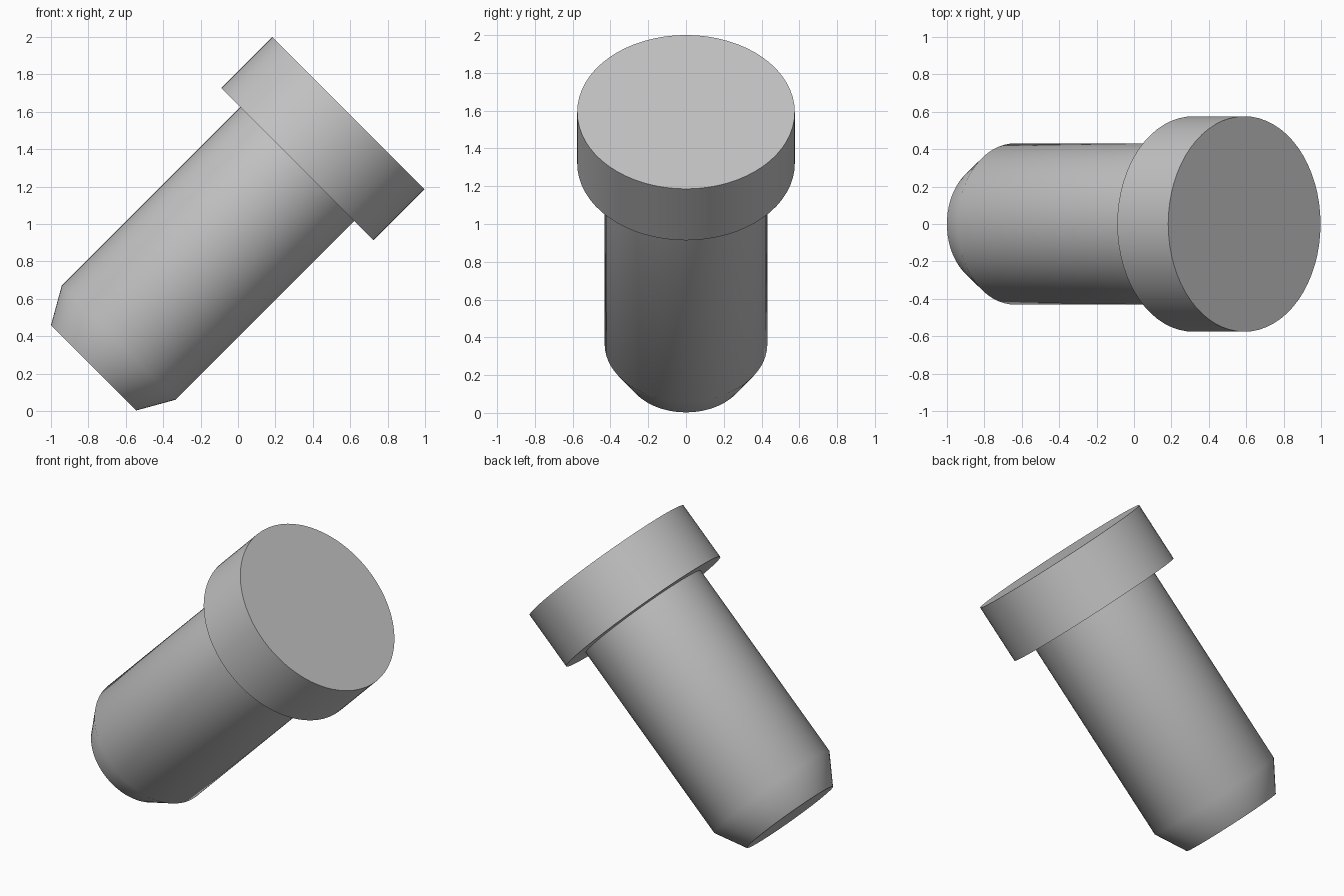
import bpy, math
from mathutils import Matrix, Vector

cube = bpy.data.objects.get("Cube")
if cube:
    bpy.data.objects.remove(cube, do_unlink=True)

SIDES = 64
# Tilted axis of the pin: origin at the tip centre, leaning 45 degrees to +x
TILT = Matrix.Translation((-0.7725, 0, 0.2305)) @ Matrix.Rotation(math.radians(45), 4, 'Y')

grey = bpy.data.materials.new("light_grey")
grey.use_nodes = True
grey.diffuse_color = (0.55, 0.55, 0.55, 1)
grey.node_tree.nodes["Principled BSDF"].inputs["Base Color"].default_value = grey.diffuse_color


def turned(name, profile):
    """Closed solid turned from (radius, height) points, capped at both ends."""
    verts, faces = [], []
    for r, h in profile:
        for i in range(SIDES):
            a = math.tau * i / SIDES
            verts.append(TILT @ Vector((r * math.cos(a), r * math.sin(a), h)))
    for k in range(len(profile) - 1):
        for i in range(SIDES):
            j = (i + 1) % SIDES
            low, high = k * SIDES, (k + 1) * SIDES
            faces.append((low + i, low + j, high + j, high + i))
    faces.append(tuple(reversed(range(SIDES))))
    faces.append(tuple(range(len(verts) - SIDES, len(verts))))
    mesh = bpy.data.meshes.new(name)
    mesh.from_pydata(verts, [], faces)
    mesh.materials.append(grey)
    obj = bpy.data.objects.new(name, mesh)
    bpy.context.collection.objects.link(obj)
    bpy.ops.object.select_all(action='DESELECT')
    obj.select_set(True)
    bpy.context.view_layer.objects.active = obj
    bpy.ops.object.shade_smooth_by_angle(angle=math.radians(40))
    return obj


# Shaft with a chamfered flat tip, seated slightly into the head
turned("shaft", [(0.322, 0), (0.431, 0.191), (0.431, 1.56)])

# Wide flat disc head
turned("head", [(0.576, 1.542), (0.576, 1.927)])
